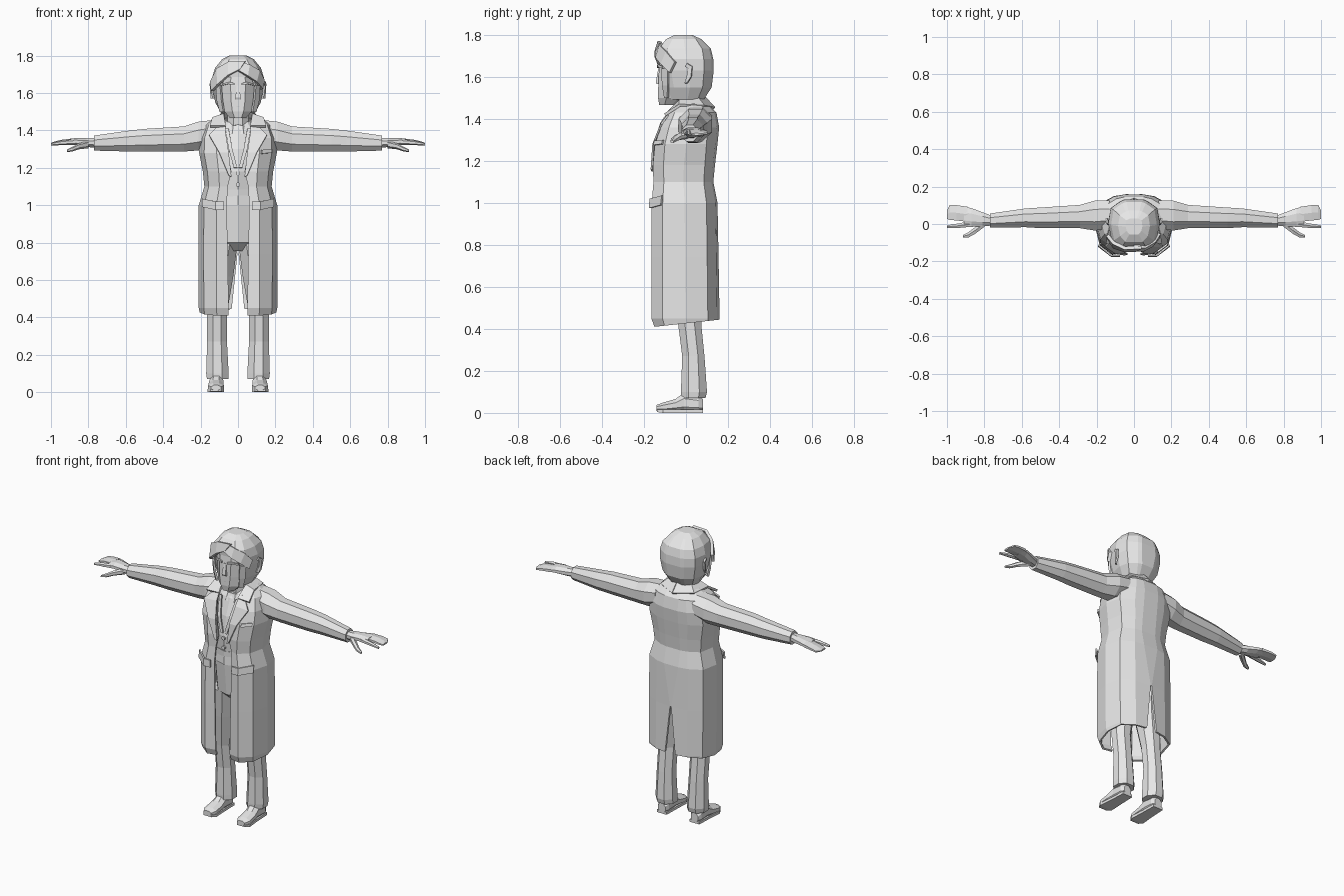
import bpy, bmesh, math
from mathutils import Vector

grey = bpy.data.materials.new("plain_grey")
grey.diffuse_color = (0.8, 0.8, 0.8, 1)


def make(name, verts, faces, thick=0, offset=0, mirror=False):
    bm = bmesh.new()
    vs = [bm.verts.new(v) for v in verts]
    for f in faces:
        bm.faces.new([vs[i] for i in f])
    bmesh.ops.recalc_face_normals(bm, faces=bm.faces)
    me = bpy.data.meshes.new(name)
    bm.to_mesh(me)
    bm.free()
    me.materials.append(grey)
    ob = bpy.data.objects.new(name, me)
    bpy.context.collection.objects.link(ob)
    if thick:
        m = ob.modifiers.new("thickness", 'SOLIDIFY')
        m.thickness, m.offset = thick, offset
    if mirror:
        ob.modifiers.new("mirror", 'MIRROR').use_mirror_merge = False
    return ob


def loft(name, axis, rings, n=8, mirror=False):
    """Closed tube; each ring is (centre, half width, half height) across the axis."""
    u, v = [(1, 2), (0, 2), (0, 1)][axis]
    k = 1 / math.cos(math.pi / n)
    verts, faces = [], []
    for c, a, b in rings:
        for i in range(n):
            t = 2 * math.pi * (i + 0.5) / n
            p = Vector(c)
            p[u] += a * k * math.cos(t)
            p[v] += b * k * math.sin(t)
            verts.append(p)
    for r in range(len(rings) - 1):
        for i in range(n):
            j = (i + 1) % n
            faces.append((r * n + i, r * n + j, (r + 1) * n + j, (r + 1) * n + i))
    faces += [range(n), range((len(rings) - 1) * n, len(rings) * n)]
    return make(name, verts, faces, mirror=mirror)


def shell(name, rows, vent=0, front_from=9, edge=0.01, slope=0, cap=False, thick=0.012):
    """Wrap-round shell, open at the front; rows are (z, open, side, front, back, split)."""
    verts, faces = [], []
    for z, o, s, f, b, sp in rows:
        x1 = max(o + 0.01, 0.55 * s)
        half = [(o, f + edge), (x1, f), (max(0.87 * s, x1 + 0.005), f * 0.68),
                (s, (f + b) * 0.5), (0.9 * s, b * 0.65), (0.52 * s, b * 0.93), (sp, b)]
        dz = slope if z == rows[0][0] else 0
        verts += [(x, y, z + dz * (y - f)) for x, y in half]
        verts += [(-x, y, z + dz * (y - f)) for x, y in reversed(half)]
    n = 14
    for r in range(len(rows) - 1):
        for i in range(n):
            if i == 6 and rows[r + 1][0] <= vent:
                continue
            if i == n - 1 and rows[r][0] < front_from:
                continue
            j = (i + 1) % n
            faces.append((r * n + i, r * n + j, (r + 1) * n + j, (r + 1) * n + i))
    if cap:
        faces.append(range(len(verts) - n, len(verts)))
    return make(name, verts, faces, thick, -1)


def strip(name, a, b, thick=0.009, mirror=True):
    """Thin band between two paths."""
    n = len(a)
    return make(name, a + b, [(i, i + 1, n + i + 1, n + i) for i in range(n - 1)], thick, 0, mirror)


# Long open coat with a rear vent
shell("coat", [
    (0.41, .05, .205, -.15, .16, .04), (0.45, .05, .21, -.165, .16, .035),
    (0.74, .055, .211, -.165, .155, .004), (1.0, .06, .21, -.163, .15, .05),
    (1.10, .055, .18, -.155, .13, .05), (1.18, .035, .188, -.158, .138, .05),
    (1.28, .055, .208, -.148, .15, .05), (1.36, .07, .205, -.12, .158, .05),
    (1.43, .08, .18, -.08, .145, .05), (1.475, .08, .115, -.035, .10, .04)],
    vent=0.75, slope=0.11)

# Lapels, collar and pocket flaps
strip("lapel", [(.035, -.16, 1.15), (.05, -.152, 1.28), (.065, -.118, 1.38), (.07, -.07, 1.45)],
      [(.05, -.164, 1.16), (.1, -.156, 1.28), (.155, -.118, 1.375), (.115, -.088, 1.415)])
strip("collar", [(.065, -.095, 1.42), (.075, -.03, 1.485), (.07, .05, 1.505), (0, .08, 1.51)],
      [(.15, -.1, 1.42), (.135, -.03, 1.465), (.115, .085, 1.46), (0, .135, 1.45)], 0.014)
strip("pocket_flap", [(.075, -.169, 1.02), (.12, -.17, 1.02), (.19, -.112, 1.035)],
      [(.075, -.171, .975), (.12, -.172, .975), (.19, -.118, .99)])
strip("breast_pocket", [(.125, -.148, 1.295), (.178, -.108, 1.3)],
      [(.125, -.153, 1.275), (.178, -.113, 1.28)], mirror=False)

# Waistcoat, shirt and trouser top
loft("waistcoat", 2, [((0, -.01, 1.0), .13, .125), ((0, -.01, 1.08), .12, .12),
     ((0, -.01, 1.18), .13, .128), ((0, 0, 1.30), .14, .115), ((0, .015, 1.40), .12, .09),
     ((0, .02, 1.45), .075, .055)], 10)
loft("trouser_top", 2, [((0, 0, .755), .06, .06), ((0, -.005, .80), .12, .105),
     ((0, -.01, 1.0), .13, .12), ((0, -.01, 1.085), .123, .123)], 10)
strip("waistcoat_edge", [(.004, -.142, 1.2), (.03, -.13, 1.3), (.05, -.09, 1.41)],
      [(.022, -.142, 1.2), (.05, -.13, 1.3), (.068, -.085, 1.41)])
loft("shirt_collar", 2, [((0, 0, 1.38), .075, .085), ((0, .005, 1.425), .062, .068)])
for z in (1.11, 1.17):
    loft("button", 1, [((0, -.15, z), .011, .011), ((0, -.13, z), .011, .011)])

# Trouser legs and shoes
loft("trouser_leg", 2, [((.108, .035, .07), .058, .058), ((.11, .038, .10), .06, .062),
     ((.112, .035, .27), .053, .053), ((.112, .018, .42), .053, .055),
     ((.095, .005, .62), .07, .075), ((.075, 0, .80), .073, .095)], mirror=True)
loft("shoe", 1, [((.115, .08, .035), .025, .03), ((.115, .06, .042), .036, .042),
     ((.115, -.01, .048), .036, .048), ((.117, -.05, .036), .04, .03),
     ((.118, -.11, .027), .042, .022), ((.118, -.14, .024), .026, .014)], mirror=True)
loft("shoe_sole", 1, [((.115, .08, .008), .034, .008), ((.116, -.03, .008), .038, .008),
     ((.118, -.11, .008), .044, .008), ((.118, -.138, .01), .028, .006)], 4, mirror=True)

# Sleeves and hands
loft("sleeve", 0, [((.13, .05, 1.385), .075, .07), ((.21, .045, 1.37), .08, .077),
     ((.29, .04, 1.354), .062, .067), ((.50, .033, 1.347), .055, .061),
     ((.58, .033, 1.343), .05, .056), ((.77, .018, 1.332), .038, .04)], mirror=True)
loft("palm", 0, [((.76, .018, 1.333), .026, .025), ((.81, .025, 1.335), .038, .024),
     ((.87, .035, 1.34), .05, .019), ((.91, .04, 1.338), .052, .014)], mirror=True)
loft("fingers", 0, [((.89, .052, 1.34), .04, .014), ((.95, .06, 1.336), .041, .011),
     ((.985, .062, 1.33), .04, .008), ((1.0, .05, 1.327), .022, .005)], 6, mirror=True)
loft("index_finger", 0, [((.87, 0, 1.338), .015, .013), ((.94, -.009, 1.334), .012, .011),
     ((1.0, -.014, 1.326), .007, .006)], 6, mirror=True)
loft("thumb", 0, [((.80, .005, 1.325), .02, .018), ((.85, -.035, 1.315), .018, .014),
     ((.885, -.058, 1.30), .014, .011), ((.915, -.066, 1.291), .007, .006)], 6, mirror=True)

# Neck, face and features
loft("neck", 2, [((0, .01, 1.38), .065, .06), ((0, 0, 1.46), .055, .055),
                 ((0, -.01, 1.56), .055, .06)])
loft("face", 2, [((0, -.085, 1.465), .042, .042), ((0, -.065, 1.50), .072, .068),
     ((0, -.04, 1.56), .09, .092), ((0, -.035, 1.64), .096, .094),
     ((0, -.03, 1.72), .09, .09)])
loft("nose", 2, [((0, -.128, 1.565), .014, .012), ((0, -.13, 1.575), .014, .014),
                 ((0, -.126, 1.64), .007, .006)], 4)
strip("eyebrow", [(.018, -.134, 1.652), (.05, -.132, 1.66), (.08, -.108, 1.65)],
      [(.018, -.134, 1.642), (.05, -.132, 1.648), (.08, -.108, 1.641)])
strip("mouth", [(0, -.129, 1.528), (.025, -.126, 1.526)],
      [(0, -.127, 1.519), (.025, -.125, 1.52)])

# Hair with a side-swept fringe, and ears
shell("hair", [
    (1.492, .06, .09, -.07, .085, .03), (1.55, .08, .122, -.085, .122, .04),
    (1.63, .088, .138, -.105, .132, .05), (1.685, .07, .138, -.125, .13, .05),
    (1.735, .03, .122, -.128, .118, .04), (1.78, .02, .085, -.095, .072, .03),
    (1.80, .012, .045, -.055, .03, .015)],
    front_from=1.68, edge=0, cap=True, thick=0.02)
strip("fringe_left", [(.04, -.125, 1.77), (-.05, -.128, 1.765), (-.11, -.1, 1.73), (-.142, -.06, 1.66)],
      [(.01, -.14, 1.725), (-.05, -.142, 1.695), (-.105, -.125, 1.645), (-.137, -.075, 1.61)],
      0.018, False)
strip("fringe_right", [(.0, -.12, 1.765), (.06, -.12, 1.75), (.11, -.09, 1.72), (.135, -.05, 1.67)],
      [(.0, -.14, 1.72), (.05, -.138, 1.69), (.095, -.115, 1.66), (.128, -.075, 1.62)],
      0.018, False)
strip("sideburn", [(.115, -.085, 1.64), (.11, -.085, 1.56), (.095, -.085, 1.50)],
      [(.092, -.115, 1.64), (.085, -.11, 1.56), (.075, -.1, 1.50)], 0.012)
strip("ear", [(.142, .005, 1.57), (.144, .025, 1.60), (.147, .03, 1.65), (.142, .005, 1.665)],
      [(.13, -.005, 1.57), (.137, .005, 1.60), (.14, .01, 1.64), (.138, -.005, 1.65)], 0.01)
